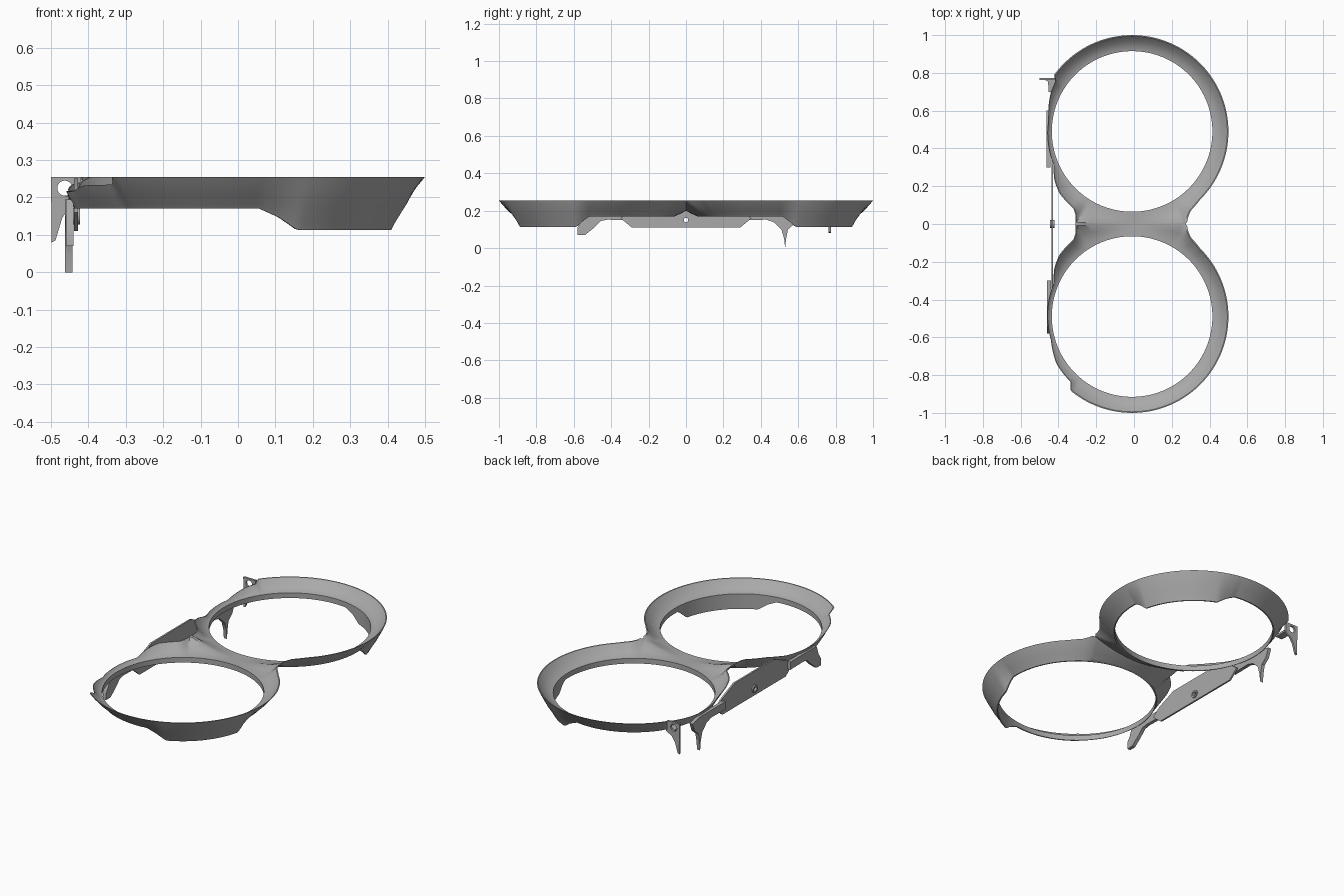
import bpy, bmesh, math
from mathutils import Vector

cube = bpy.data.objects.get("Cube")
if cube:
    bpy.data.objects.remove(cube)

grey = bpy.data.materials.new("mid grey plastic")
grey.use_nodes = True
grey.diffuse_color = (0.4, 0.4, 0.4, 1)
grey.node_tree.nodes["Principled BSDF"].inputs["Base Color"].default_value = (0.4, 0.4, 0.4, 1)

CX, CY, HOLE = -0.01, 0.49, 0.425
TOP, LIP, BOTTOM, SKIRT = 0.255, 0.2, 0.17, 0.113


def finish(name, bm):
    bmesh.ops.recalc_face_normals(bm, faces=bm.faces)
    me = bpy.data.meshes.new(name)
    bm.to_mesh(me)
    bm.free()
    me.materials.append(grey)
    ob = bpy.data.objects.new(name, me)
    bpy.context.collection.objects.link(ob)
    bpy.ops.object.select_all(action='DESELECT')
    ob.select_set(True)
    bpy.context.view_layer.objects.active = ob
    bpy.ops.object.shade_smooth_by_angle(angle=math.radians(35))
    return ob


def lookup(table, a):
    for (a0, v0), (a1, v1) in zip(table, table[1:]):
        if a0 <= a <= a1:
            return v0 + (v1 - v0) * (a - a0) / (a1 - a0)
    return table[-1][1]


# Outer radius by angle: shared neck and outer arc, different outer end per side
neck_left = [(203, .452), (212, .485), (220, .505), (233, .513), (236, .535), (238.5, .5745)]
neck_right = [(300.6, .569), (303, .543), (306.4, .522), (315, .51), (360, .51)]
back_end = [(0, .51), (144, .51), (147, .485), (154, .478), (172, .447)]
front_end = [(0, .51), (130, .51), (133, .475), (148, .472), (164, .447)]
skirt_ramp = [(0, 0), (3, 0), (7, .3), (13, 1), (67, 1), (74, .4), (81, 0), (360, 0)]


def ring_shell(name, end, side):
    """Dished ring swept round the opening, reaching y = 0 at the neck."""
    table = end + neck_left
    bm = bmesh.new()
    rows = []
    steps = 240
    for i in range(steps):
        a = 360 * i / steps
        ca, sa = math.cos(math.radians(a)), math.sin(math.radians(a))
        if 238.5 < a < 300.6:
            R = CY / -sa
            s = min(1, ((CX + R * ca) / 0.29) ** 2)
        else:
            R = lookup(table if a <= 238.5 else neck_right, a)
            s = min(1, (R - HOLE) / 0.08)
        zt = LIP + (TOP - LIP) * s
        zb = BOTTOM + (SKIRT - BOTTOM) * lookup(skirt_ramp, a)
        h = zt - zb
        section = [(0, LIP), (0, zb), (.08, zb), (.18, zb + .12 * h), (.53, zb + .45 * h),
                   (.88, zb + .85 * h), (1, zt), (.93, zt),
                   (.6, LIP + .4 * (zt - LIP)), (.2, LIP + .06 * (zt - LIP))]
        row = []
        for f, z in section:
            r = HOLE + (R - HOLE) * f
            row.append(bm.verts.new((CX + r * ca, side * (CY + r * sa), z)))
        rows.append(row)
    for p, q in zip(rows, rows[1:] + rows[:1]):
        for k in range(len(p)):
            n = (k + 1) % len(p)
            bm.faces.new((p[k], p[n], q[n], q[k]))
    return finish(name, bm)


def plate(name, outline, to_world, depth, hole=None):
    """Flat plate from a 2D outline, with an optional round hole."""
    bm = bmesh.new()
    loops = [outline]
    if hole:
        u, v, r = hole
        loops.append([(u + r * math.cos(t * math.pi / 12), v + r * math.sin(t * math.pi / 12))
                      for t in range(24)])
    edges = []
    for loop in loops:
        vs = [bm.verts.new(to_world(u, v)) for u, v in loop]
        edges += [bm.edges.new((vs[i - 1], vs[i])) for i in range(len(vs))]
    bmesh.ops.triangle_fill(bm, use_beauty=True, use_dissolve=False, edges=edges)
    ext = bmesh.ops.extrude_face_region(bm, geom=bm.faces[:])
    bmesh.ops.translate(bm, vec=Vector(depth),
                        verts=[g for g in ext["geom"] if isinstance(g, bmesh.types.BMVert)])
    return finish(name, bm)


ring_shell("back_ring", back_end, 1)
ring_shell("front_ring", front_end, -1)

# Upright mounting panel beside the neck
plate("mounting_panel",
      [(-.29, .11), (.29, .11), (.35, .16), (.3, .2), (.18, .25), (-.18, .25), (-.3, .2), (-.35, .16)],
      lambda u, v: (-.438, u, v), (.01, 0, 0), (0, .15, .012))

# Raised collar around the panel hole
bm = bmesh.new()
collar = []
for t in range(24):
    c, s = math.cos(t * math.pi / 12), math.sin(t * math.pi / 12)
    collar.append([bm.verts.new((x, r * c, .15 + r * s))
                   for x, r in ((-.446, .012), (-.446, .022), (-.422, .022), (-.422, .012))])
for p, q in zip(collar, collar[1:] + collar[:1]):
    for k in range(4):
        bm.faces.new((p[k], p[(k + 1) % 4], q[(k + 1) % 4], q[k]))
finish("panel_collar", bm)

# Side strips with hanging clips
plate("front_clip",
      [(-.3, .15), (-.3, .195), (-.54, .195), (-.56, .14), (-.58, .11), (-.58, .07),
       (-.54, .07), (-.49, .11), (-.455, .145), (-.42, .152)],
      lambda u, v: (-.46, u, v), (.02, 0, 0))
plate("back_clip",
      [(.3, .15), (.43, .152), (.47, .138), (.51, .1), (.525, .05), (.53, 0), (.535, .05),
       (.545, .1), (.58, .13), (.6, .18), (.54, .195), (.3, .195)],
      lambda u, v: (-.462, u, v), (.02, 0, 0))

# Ear with a screw hole and a pointed leg
plate("screw_ear",
      [(-.5, .255), (-.42, .255), (-.42, .19), (-.45, .175), (-.47, .145),
       (-.488, .085), (-.498, .08)],
      lambda u, v: (u, .762, v), (0, .012, 0), (-.463, .225, .02))
# Web joining the ear to the ring
plate("ear_web", [(-.452, .7), (-.455, .755), (-.49, .77), (-.41, .77), (-.41, .7)],
      lambda u, v: (u, v, .19), (0, 0, .012))
